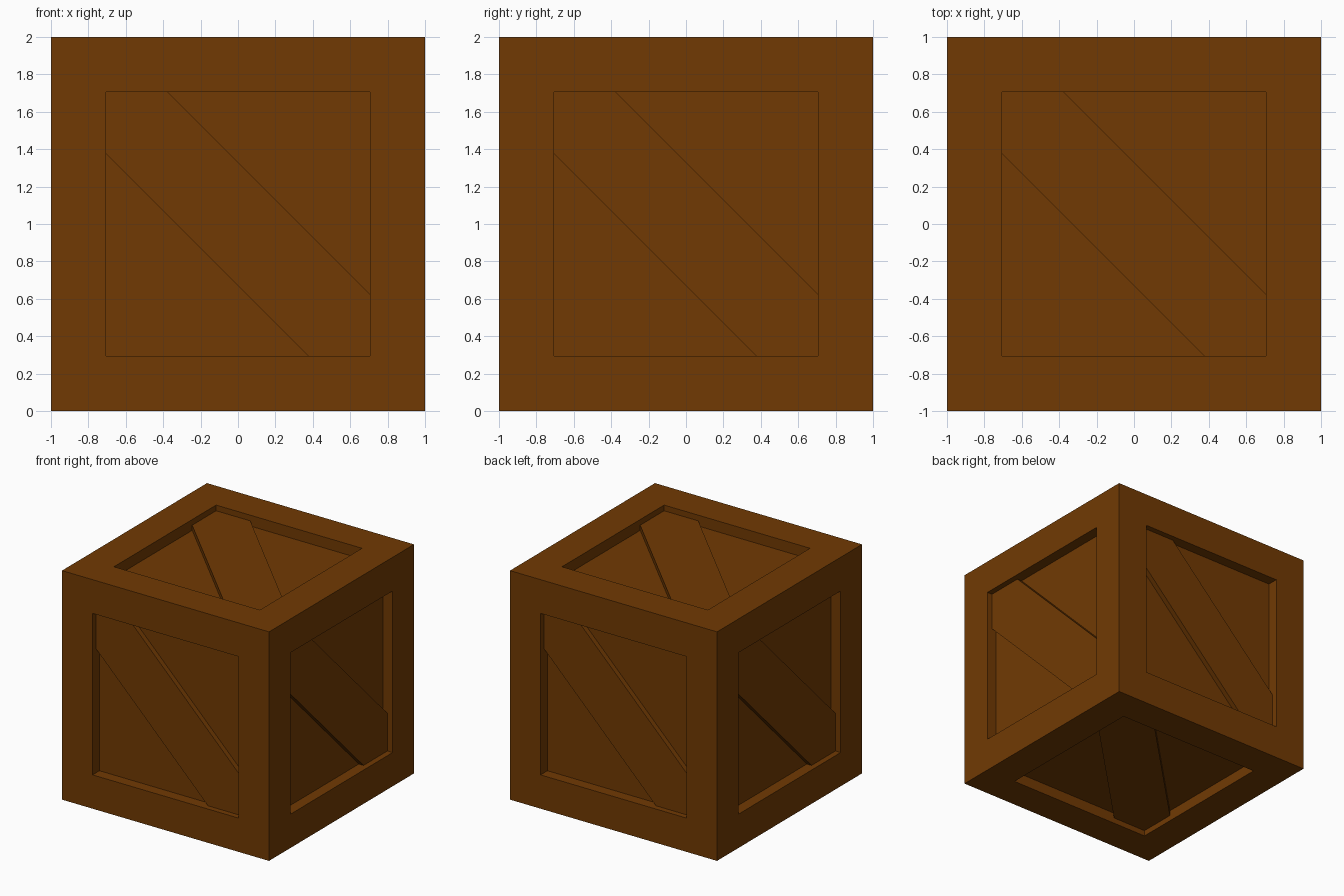
import bpy, bmesh, math
from mathutils import Matrix

if "Cube" in bpy.data.objects:
    bpy.data.objects.remove(bpy.data.objects["Cube"])

OPEN = 0.705     # half width of each recessed opening
PANEL = 0.905    # distance from crate centre to the recessed panels
BRACE = 0.95     # distance from crate centre to the brace surface
HALF = 0.33      # brace edges lie on u + v = +-HALF

wood = bpy.data.materials.new("brown wood")
wood.diffuse_color = (0.165, 0.042, 0.001, 1)
wood.use_nodes = True
wood.node_tree.nodes["Principled BSDF"].inputs["Base Color"].default_value = wood.diffuse_color


def add_object(name, bm):
    bmesh.ops.recalc_face_normals(bm, faces=bm.faces)
    mesh = bpy.data.meshes.new(name)
    bm.to_mesh(mesh)
    bm.free()
    mesh.materials.append(wood)
    obj = bpy.data.objects.new(name, mesh)
    bpy.context.collection.objects.link(obj)
    return obj


# crate body: cube with a square recess sunk straight into every side
bm = bmesh.new()
bmesh.ops.create_cube(bm, size=2)
sides = list(bm.faces)
bmesh.ops.inset_individual(bm, faces=sides, thickness=1 - OPEN, use_even_offset=True)
for f in bmesh.ops.extrude_discrete_faces(bm, faces=sides)["faces"]:
    f.normal_update()
    bmesh.ops.translate(bm, verts=f.verts, vec=f.normal * (PANEL - 1))
bmesh.ops.translate(bm, verts=bm.verts, vec=(0, 0, 1))
add_object("crate_body", bm)


# diagonal brace: board clipped to the opening, from upper left to lower right
def brace(name, rotation):
    o, k = OPEN, OPEN - HALF
    outline = [(-o, o), (-o, k), (k, -o), (o, -o), (o, -k), (-k, o)]
    bm = bmesh.new()
    base = bm.faces.new([bm.verts.new((u, v, PANEL)) for u, v in outline])
    new = bmesh.ops.extrude_face_region(bm, geom=[base], use_keep_orig=True)["geom"]
    top = [g for g in new if isinstance(g, bmesh.types.BMVert)]
    bmesh.ops.translate(bm, verts=top, vec=(0, 0, BRACE - PANEL))
    bmesh.ops.transform(bm, matrix=Matrix.Translation((0, 0, 1)) @ rotation, verts=bm.verts)
    add_object(name, bm)


upright = Matrix.Rotation(math.pi / 2, 4, 'X')
for i, side in enumerate(("front", "right", "back", "left")):
    brace(side + "_brace", Matrix.Rotation(i * math.pi / 2, 4, 'Z') @ upright)
brace("top_brace", Matrix.Identity(4))
brace("bottom_brace", Matrix.Rotation(math.pi, 4, 'X'))
